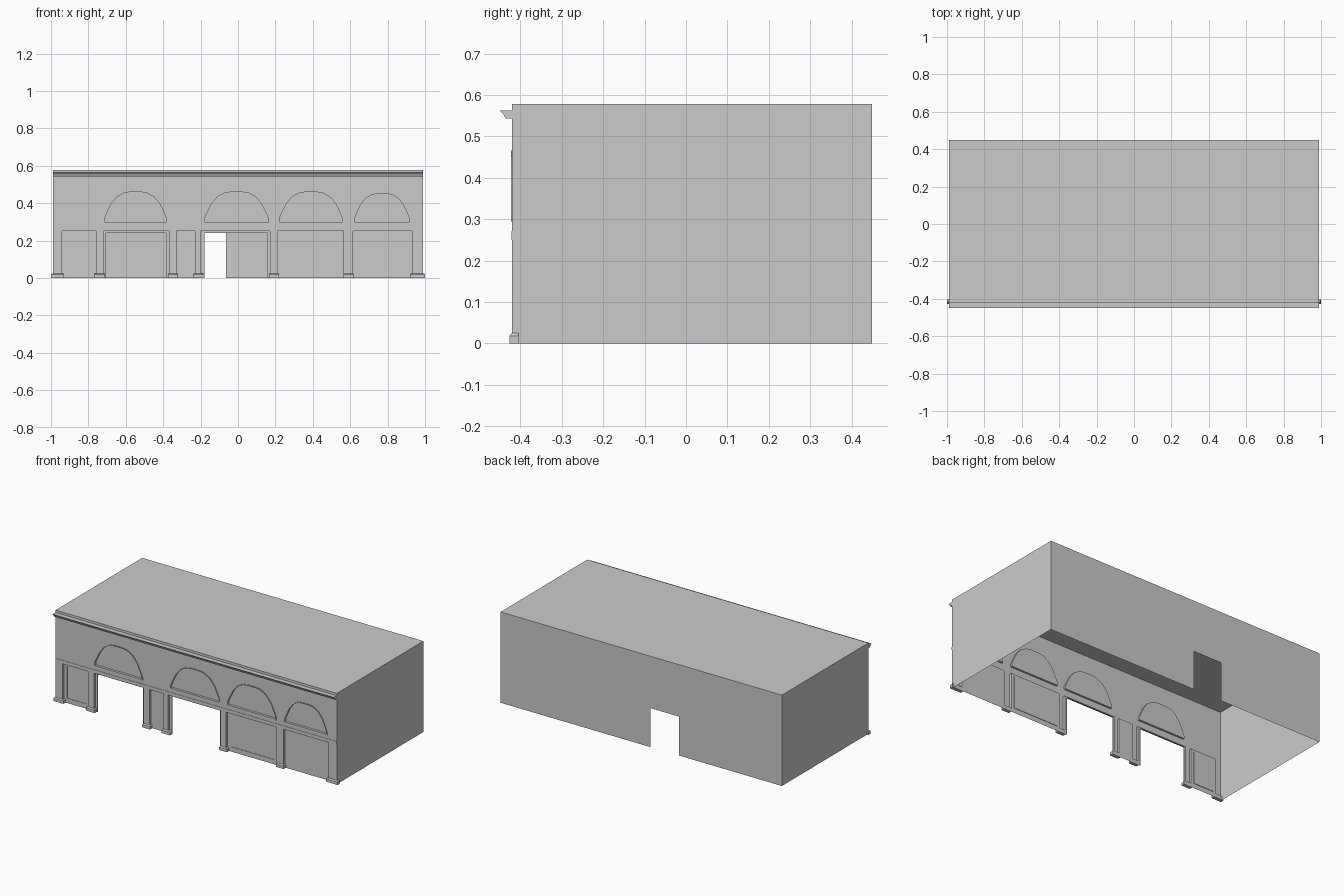
import bpy, bmesh

if "Cube" in bpy.data.objects:
    bpy.data.objects.remove(bpy.data.objects["Cube"])

HALF, FRONT, BACK, TOP = 0.99, -0.42, 0.45, 0.578


def make_object(name, bm):
    bmesh.ops.recalc_face_normals(bm, faces=bm.faces[:])
    mesh = bpy.data.meshes.new(name)
    bm.to_mesh(mesh)
    bm.free()
    obj = bpy.data.objects.new(name, mesh)
    bpy.context.collection.objects.link(obj)
    return obj


def prism(name, outline, y0, y1):
    """Solid made from an (x, z) outline, running from y0 to y1."""
    bm = bmesh.new()
    near = [bm.verts.new((x, y0, z)) for x, z in outline]
    far = [bm.verts.new((x, y1, z)) for x, z in outline]
    n = len(outline)
    bm.faces.new(near)
    bm.faces.new(far[::-1])
    for i in range(n):
        j = (i + 1) % n
        bm.faces.new((near[i], far[i], far[j], near[j]))
    return make_object(name, bm)


def rect(x0, x1, z0, z1):
    return [(x0, z0), (x1, z0), (x1, z1), (x0, z1)]


def arch_outline(cx, half, height, z0=0.30):
    side = [(1, 0), (1, 0.10), (0.93, 0.28), (0.78, 0.60), (0.60, 0.83), (0.36, 0.97), (0.15, 1.0)]
    pts = side + [(-x, z) for x, z in reversed(side)]
    return [(cx + half * x, z0 + height * z) for x, z in pts]


# Layout of the street front
arches = [(-0.548, 0.166, 0.16), (-0.008, 0.171, 0.16), (0.39, 0.169, 0.16), (0.77, 0.147, 0.15)]
bays = [(-0.94, -0.76), (-0.72, -0.37), (-0.33, -0.23), (-0.20, 0.17), (0.21, 0.565), (0.615, 0.93)]
openings = [(-0.705, -0.385), (-0.18, 0.157)]
panels = [(-0.92, -0.78), (0.23, 0.545)]
piers = [(-1.0, -0.93), (-0.77, -0.71), (-0.375, -0.32), (-0.24, -0.18),
         (0.165, 0.22), (0.565, 0.62), (0.92, 1.0)]

# Building block with recesses cut into it
shell = prism("building_shell", rect(-HALF, HALF, 0, TOP), FRONT, BACK)
cutters = [prism("arch_cutter", arch_outline(*a), -0.5, -0.408) for a in arches]
cutters += [prism("bay_cutter", rect(a, b, -0.1, 0.25), -0.5, -0.405) for a, b in bays]
cutters += [prism("panel_cutter", rect(a, b, 0.03, 0.235), -0.5, -0.402) for a, b in panels]
cutters += [prism("opening_cutter", rect(a, b, -0.1, 0.24), -0.5, -0.400) for a, b in openings]
cutters.append(prism("back_door_cutter", rect(-0.265, -0.065, -0.1, 0.248), 0.448, 0.5))
for c in cutters:
    mod = shell.modifiers.new("cut", 'BOOLEAN')
    mod.operation = 'DIFFERENCE'
    mod.solver = 'EXACT'
    mod.object = c
bpy.context.view_layer.update()
evaluated = shell.evaluated_get(bpy.context.evaluated_depsgraph_get())
mesh = bpy.data.meshes.new_from_object(evaluated)
shell.modifiers.clear()
shell.data = mesh
for c in cutters:
    bpy.data.objects.remove(c, do_unlink=True)

# Open the floor, the two front openings and the back doorway
bm = bmesh.new()
bm.from_mesh(mesh)
gone = []
for f in bm.faces:
    c = f.calc_center_median()
    floor = c.z < 0.001 and abs(f.normal.z) > 0.9
    door = abs(f.normal.y) > 0.9 and min(abs(c.y + 0.400), abs(c.y - 0.448)) < 0.0005
    if floor or door:
        gone.append(f)
bmesh.ops.delete(bm, geom=gone, context='FACES')
bm.to_mesh(mesh)
bm.free()

# Thin raised trim around each lunette
for cx, half, height in arches:
    bm = bmesh.new()
    inner = arch_outline(cx, half, height)
    outer = arch_outline(cx, half + 0.006, height + 0.012, 0.294)
    loops = [[bm.verts.new((x, y, z)) for x, z in pts]
             for pts, y in ((outer, FRONT), (outer, -0.423), (inner, -0.423), (inner, FRONT))]
    for a, b in zip(loops, loops[1:]):
        for i in range(len(a)):
            j = (i + 1) % len(a)
            bm.faces.new((a[i], a[j], b[j], b[i]))
    make_object("arch_trim", bm)

# Belt course over the bays
prism("belt_course", rect(-HALF, HALF, 0.25, 0.272), -0.422, FRONT)

# Pier bases with a chamfered top
for x0, x1 in piers:
    bm = bmesh.new()
    rings = []
    for z, inset in ((0, 0), (0.018, 0), (0.025, 0.006)):
        a, b, y = x0 + inset, x1 - inset, -0.427 + inset
        rings.append([bm.verts.new(p) for p in ((a, y, z), (b, y, z), (b, -0.405, z), (a, -0.405, z))])
    for lo, hi in zip(rings, rings[1:]):
        for i in range(4):
            j = (i + 1) % 4
            bm.faces.new((lo[i], lo[j], hi[j], hi[i]))
    bm.faces.new(rings[-1])
    bm.faces.new(rings[0][::-1])
    make_object("pier_base", bm)

# Cornice moulding along the front
profile = [(FRONT, 0.543), (-0.436, 0.543), (-0.441, 0.553), (-0.443, 0.556), (-0.45, 0.563), (FRONT, 0.563)]
bm = bmesh.new()
ends = [[bm.verts.new((x, y, z)) for y, z in profile] for x in (-HALF, HALF)]
for i in range(len(profile)):
    j = (i + 1) % len(profile)
    bm.faces.new((ends[0][i], ends[0][j], ends[1][j], ends[1][i]))
for e in ends:
    bm.faces.new(e)
make_object("cornice", bm)
